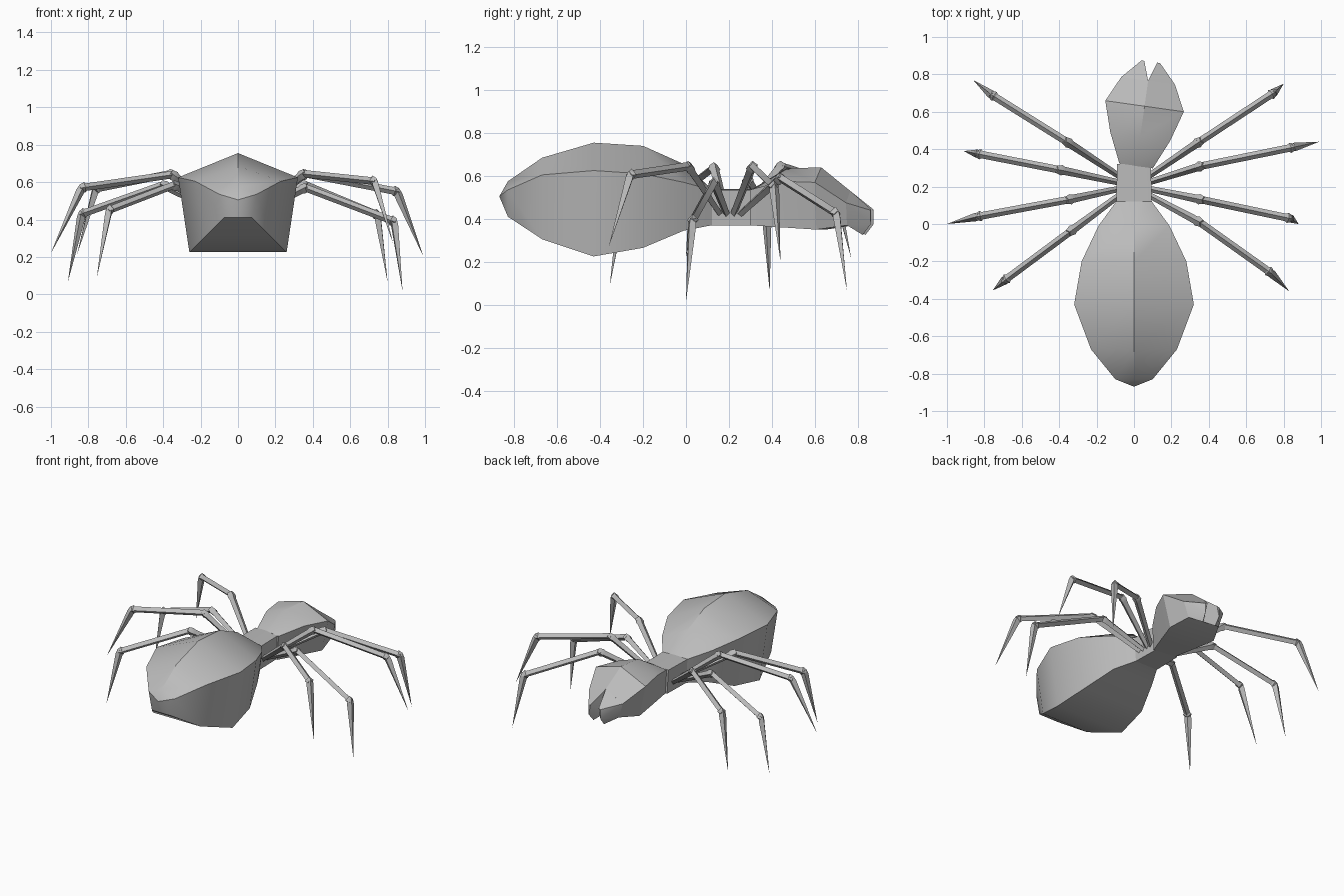
import bpy, bmesh, math
from mathutils import Vector, Matrix

cube = bpy.data.objects.get("Cube")
if cube:
    bpy.data.objects.remove(cube, do_unlink=True)

grey = bpy.data.materials.new("plain grey")
GREY = (0.5, 0.5, 0.5, 1)
grey.use_nodes = True
grey.diffuse_color = GREY
grey.node_tree.nodes["Principled BSDF"].inputs["Base Color"].default_value = GREY


def finish(name, bm, angle=30):
    bmesh.ops.recalc_face_normals(bm, faces=bm.faces)
    mesh = bpy.data.meshes.new(name)
    bm.to_mesh(mesh)
    bm.free()
    mesh.materials.append(grey)
    obj = bpy.data.objects.new(name, mesh)
    bpy.context.collection.objects.link(obj)
    bpy.ops.object.select_all(action="DESELECT")
    obj.select_set(True)
    bpy.context.view_layer.objects.active = obj
    bpy.ops.object.shade_smooth_by_angle(angle=math.radians(angle))
    return obj


def loft(bm, rings):
    """Skin a list of point rings; a ring of one point becomes a tip."""
    loops = [[bm.verts.new(p) for p in ring] for ring in rings]
    for a, b in zip(loops, loops[1:]):
        n = max(len(a), len(b))
        for i in range(n):
            j = (i + 1) % n
            if len(a) == 1:
                bm.faces.new((a[0], b[i], b[j]))
            elif len(b) == 1:
                bm.faces.new((a[i], a[j], b[0]))
            else:
                bm.faces.new((a[i], a[j], b[j], b[i]))
    for end in (loops[0], loops[-1]):
        if len(end) > 2:
            bm.faces.new(end)


def house(y, side, base, top, shoulder, bottom):
    """Five-sided section: ridge, two shoulders, flat underside."""
    return [(0, y, top), (side, y, shoulder), (base, y, bottom),
            (-base, y, bottom), (-side, y, shoulder)]


# Abdomen
waist = house(0.12, 0.095, 0.085, 0.54, 0.535, 0.37)
bm = bmesh.new()
loft(bm, [[(0, -0.87, 0.505)],
          house(-0.83, 0.10, 0.075, 0.575, 0.535, 0.41),
          house(-0.67, 0.23, 0.18, 0.685, 0.605, 0.305),
          house(-0.43, 0.32, 0.26, 0.755, 0.625, 0.225),
          house(-0.20, 0.28, 0.23, 0.74, 0.61, 0.265),
          house(-0.01, 0.19, 0.155, 0.655, 0.57, 0.345),
          waist])
finish("abdomen", bm)

# Thorax
bm = bmesh.new()
loft(bm, [waist, house(0.32, 0.09, 0.08, 0.54, 0.535, 0.37)])
finish("thorax", bm)

# Head, turned a little to one side
turn = Matrix.Translation((0.01, 0.3, 0)) @ Matrix.Rotation(math.radians(-8), 4, "Z")
bm = bmesh.new()
loft(bm, [house(0.01, 0.09, 0.08, 0.54, 0.535, 0.37),
          house(0.17, 0.162, 0.12, 0.635, 0.575, 0.36),
          house(0.333, 0.212, 0.16, 0.64, 0.57, 0.35),
          house(0.47, 0.145, 0.11, 0.53, 0.475, 0.37)])
bm.transform(turn)
finish("head", bm)

# Jaws
for name, s in (("left_jaw", 1), ("right_jaw", -1)):
    bm = bmesh.new()
    for x, y, z in [(0, 0.47, 0.53), (0, 0.47, 0.37), (0.145, 0.47, 0.475),
                    (0.11, 0.47, 0.37), (0.035, 0.573, 0.445),
                    (0.05, 0.573, 0.44), (0.05, 0.573, 0.375),
                    (0.045, 0.535, 0.325)]:
        bm.verts.new((s * x, y, z))
    bmesh.ops.convex_hull(bm, input=bm.verts)
    bm.transform(turn)
    finish(name, bm)


def diamond(p, axis, r):
    """Four-cornered section across a limb, one corner upward."""
    side = axis.cross(Vector((0, 0, 1))).normalized()
    up = side.cross(axis).normalized()
    return [p + r * d for d in (up, side, -up, -side)]


def limb(bm, a, b, profile):
    """Tapered segment; the profile lists (fraction, radius)."""
    axis = (b - a).normalized()
    loft(bm, [diamond(a.lerp(b, t), axis, r) if r else [a.lerp(b, t)]
              for t, r in profile])


# Legs: hip, upper joint, knee and foot; raised and lowered legs alternate
legs = {
    "left_leg_1": [(0.07, 0.25, 0.42), (0.35, 0.44, 0.59), (0.745, 0.70, 0.425), (0.80, 0.75, 0.065)],
    "left_leg_2": [(0.07, 0.22, 0.42), (0.36, 0.31, 0.645), (0.85, 0.41, 0.55), (0.99, 0.44, 0.205)],
    "left_leg_3": [(0.07, 0.19, 0.42), (0.36, 0.13, 0.57), (0.835, 0.03, 0.39), (0.88, 0.0, 0.015)],
    "left_leg_4": [(0.07, 0.16, 0.42), (0.35, 0.01, 0.645), (0.73, -0.26, 0.605), (0.83, -0.36, 0.27)],
    "right_leg_1": [(-0.07, 0.25, 0.42), (-0.36, 0.44, 0.645), (-0.76, 0.69, 0.565), (-0.86, 0.77, 0.215)],
    "right_leg_2": [(-0.07, 0.22, 0.42), (-0.40, 0.29, 0.585), (-0.835, 0.375, 0.43), (-0.91, 0.39, 0.065)],
    "right_leg_3": [(-0.07, 0.19, 0.42), (-0.35, 0.13, 0.64), (-0.835, 0.04, 0.57), (-1.0, 0.0, 0.22)],
    "right_leg_4": [(-0.07, 0.16, 0.42), (-0.34, -0.04, 0.585), (-0.69, -0.30, 0.45), (-0.755, -0.355, 0.09)],
}
for name, points in legs.items():
    hip, joint, knee, foot = map(Vector, points)
    bm = bmesh.new()
    limb(bm, hip, joint, [(0, 0.016), (0.92, 0.022), (0.96, 0.028), (1.04, 0.02)])
    limb(bm, joint, knee, [(-0.02, 0.02), (0.95, 0.02), (0.97, 0.028), (1.02, 0.018)])
    limb(bm, knee, foot, [(-0.03, 0.018), (0.06, 0.023), (1, 0)])
    finish(name, bm)
